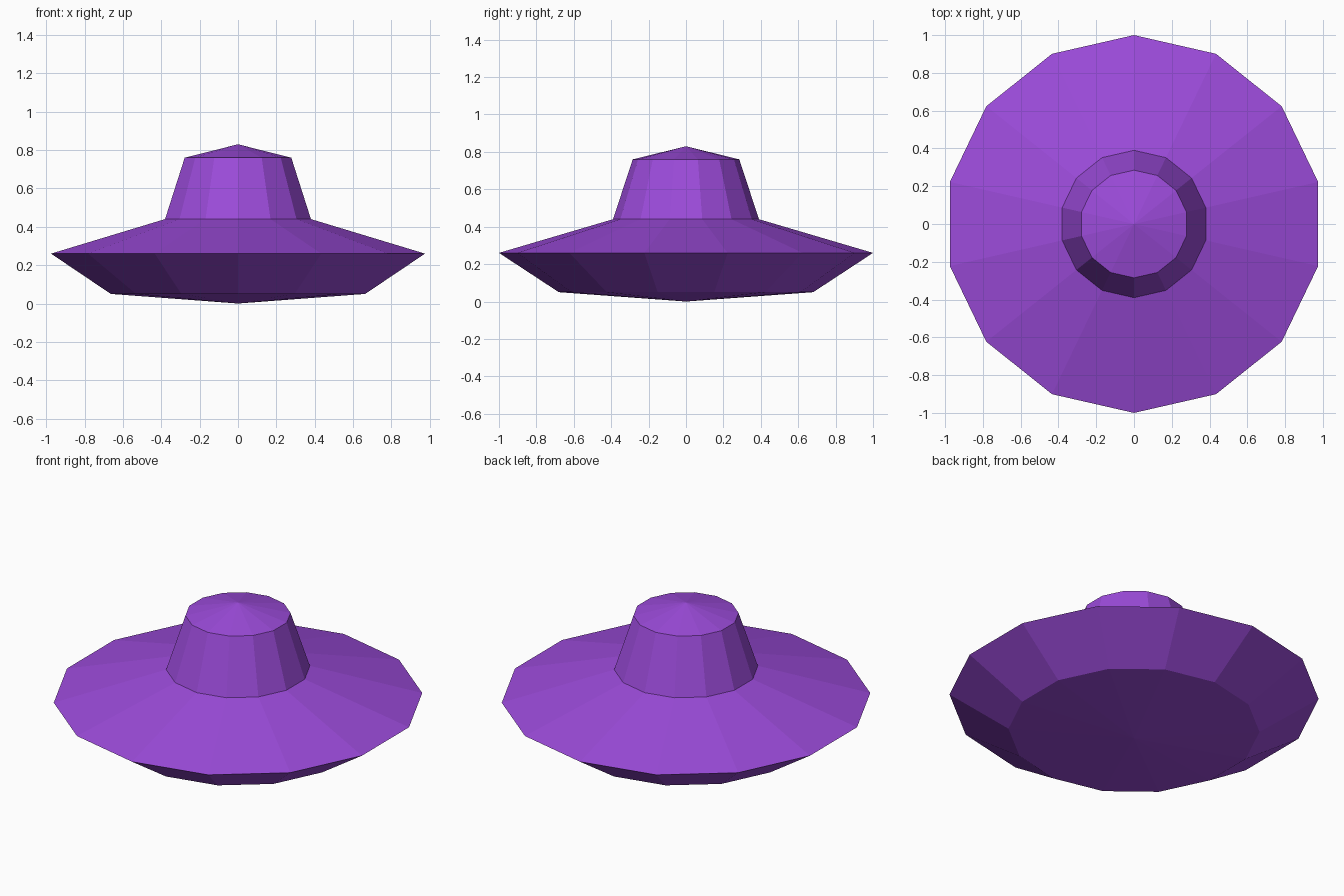
import bpy
import bmesh
from math import cos, sin, tau, pi

SIDES = 14

cube = bpy.data.objects.get("Cube")
if cube:
    bpy.data.objects.remove(cube, do_unlink=True)

purple = bpy.data.materials.new("purple")
purple.use_nodes = True
colour = (0.33, 0.07, 0.70, 1.0)
purple.diffuse_color = colour
purple.node_tree.nodes["Principled BSDF"].inputs["Base Color"].default_value = colour


def lathe(name, profile):
    """Flat-faceted turned part; a radius of zero becomes a single tip."""
    bm = bmesh.new()
    rings = []
    for radius, z in profile:
        if radius == 0:
            rings.append([bm.verts.new((0, 0, z))] * SIDES)
            continue
        angles = [pi / 2 + tau * i / SIDES for i in range(SIDES)]
        rings.append([bm.verts.new((radius * cos(a), radius * sin(a), z)) for a in angles])
    for low, high in zip(rings, rings[1:]):
        for i in range(SIDES):
            j = (i + 1) % SIDES
            corners = dict.fromkeys((low[i], low[j], high[j], high[i]))
            bm.faces.new(list(corners))
    mesh = bpy.data.meshes.new(name)
    bm.to_mesh(mesh)
    bm.free()
    mesh.materials.append(purple)
    obj = bpy.data.objects.new(name, mesh)
    bpy.context.collection.objects.link(obj)
    return obj


# Profile points shared by neighbouring parts
keel = (0.68, 0.05)
rim = (1.0, 0.26)
cabin_base = (0.39, 0.44)
cabin_top = (0.285, 0.76)

# Saucer: shallow pointed belly, flared sides and sloping deck
lathe("saucer_hull", [(0, 0), keel, rim, cabin_base])

# Tapered cabin with a low conical roof
lathe("cabin", [cabin_base, cabin_top, (0, 0.83)])
